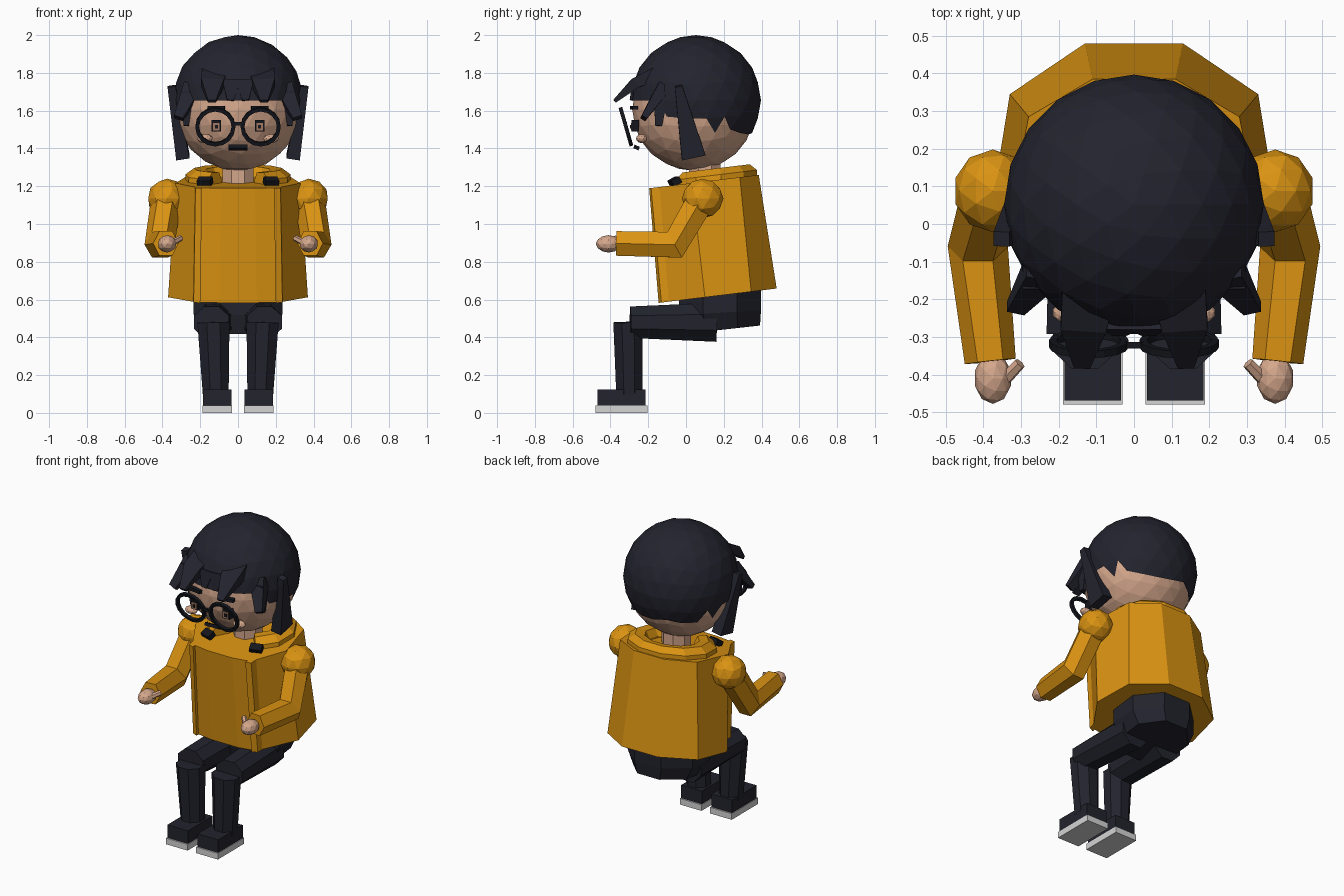
import bpy, bmesh, math
from mathutils import Vector, Matrix

if "Cube" in bpy.data.objects:
    bpy.data.objects.remove(bpy.data.objects["Cube"])


def material(name, r, g, b):
    m = bpy.data.materials.new(name)
    m.diffuse_color = (r, g, b, 1)
    m.use_nodes = True
    m.node_tree.nodes["Principled BSDF"].inputs["Base Color"].default_value = m.diffuse_color
    return m


ORANGE = material("orange_cloth", 0.70, 0.29, 0.006)
HAIR = material("dark_hair", 0.017, 0.017, 0.028)
TROUSER = material("dark_cloth", 0.016, 0.017, 0.026)
SKIN = material("skin", 0.66, 0.385, 0.26)
BLACK = material("black_frame", 0.007, 0.008, 0.012)
SOLE = material("pale_sole", 0.66, 0.66, 0.66)
IRIS = material("brown_eye", 0.36, 0.19, 0.12)


def finish(name, bm, mat):
    bmesh.ops.recalc_face_normals(bm, faces=bm.faces)
    mesh = bpy.data.meshes.new(name)
    bm.to_mesh(mesh)
    bm.free()
    mesh.materials.append(mat)
    ob = bpy.data.objects.new(name, mesh)
    bpy.context.collection.objects.link(ob)
    return ob


def bridge(bm, rings, cap=True):
    vs = [[bm.verts.new(p) for p in r] for r in rings]
    n = len(rings[0])
    for a, b in zip(vs, vs[1:]):
        for i in range(n):
            j = (i + 1) % n
            bm.faces.new((a[i], a[j], b[j], b[i]))
    if cap:
        bm.faces.new(vs[0])
        bm.faces.new(vs[-1])


def tube(name, path, radii, sides, mat, turn=0.5):
    """Faceted tube with mitred bends; each radius is (thickness, sideways)."""
    pts = [Vector(p) for p in path]
    rings = []
    for i, p in enumerate(pts):
        d0 = (p - pts[i - 1]).normalized() if i else Vector()
        d1 = (pts[i + 1] - p).normalized() if i + 1 < len(pts) else Vector()
        t = (d0 + d1).normalized()
        u = t.cross(Vector((1, 0, 0))).normalized()
        v = u.cross(t)
        ring = []
        for k in range(sides):
            a = 2 * math.pi * (k + turn) / sides
            ring.append(p + u * math.cos(a) * radii[i][0] + v * math.sin(a) * radii[i][1])
        rings.append(ring)
    bm = bmesh.new()
    bridge(bm, rings)
    return finish(name, bm, mat)


def ball(name, centre, size, level, mat, keep=None):
    bm = bmesh.new()
    bmesh.ops.create_icosphere(bm, subdivisions=level, radius=1,
                               matrix=Matrix.Translation(centre) @ Matrix.Diagonal((*size, 1)))
    if keep:
        gone = [f for f in bm.faces if not keep(f.calc_center_median())]
        bmesh.ops.delete(bm, geom=gone, context='FACES')
    return finish(name, bm, mat)


def box(name, centre, size, mat, rx=0, rz=0):
    bm = bmesh.new()
    bmesh.ops.create_cube(bm, size=1, matrix=Matrix.Translation(centre)
                          @ Matrix.Rotation(rz, 4, 'Z') @ Matrix.Rotation(rx, 4, 'X')
                          @ Matrix.Diagonal((*size, 1)))
    return finish(name, bm, mat)


# Jacket body: half outlines mirrored, leaning forward, with raised front plackets
low = [(.13, .48), (.33, .345), (.37, .10), (.24, -.09), (.235, -.13), (.2, -.145), (.2, -.125), (.1, -.14)]
high = [(.11, .385), (.28, .285), (.33, .03), (.23, -.14), (.225, -.185), (.19, -.195), (.19, -.175), (.09, -.19)]


def outline(half, z0):
    loop = half + [(-x, y) for x, y in reversed(half)]
    return [(x, y, z0 + 0.122 * y) for x, y in loop]


bm = bmesh.new()
bridge(bm, [outline(low, 0.60), outline(high, 1.213)])
finish("jacket_body", bm, ORANGE)

# Hood collar: a bevelled arc, open at the front
bm = bmesh.new()
section = [(1.22, -.05), (1.2, .015), (1.0, .05), (.74, .045), (.64, .0), (.64, -.05)]
rings = []
for i in range(10):
    a = math.radians(-55 + 290 * i / 9)
    ring = []
    for r, h in section:
        x, y = .235 * r * math.cos(a), .145 + .2 * r * math.sin(a)
        ring.append((x, y, 1.225 + h + .122 * y))
    rings.append(ring)
bridge(bm, rings)
finish("collar", bm, ORANGE)

# Neck and head
tube("neck", [(0, .1, 1.18), (0, .1, 1.36)], [(.09, .09)] * 2, 8, SKIN)
ball("head", (0, .04, 1.607), (.33, .325, .325), 3, SKIN)

# Hair cap with a faceted hairline sloping down to the back
ball("hair_cap", (0, .052, 1.655), (.345, .345, .345), 3, HAIR,
     lambda c: c.z > 1.575 - 0.28 * c.y)

# Hips
tube("hips", [(0, .19, .44), (0, .18, .53), (0, .18, .68)],
     [(.22, .21), (.235, .255), (.235, .255)], 8, TROUSER)

# Face: mouth
box("mouth", (0, -.262, 1.405), (.1, .03, .02), BLACK, -.4)

for s, side in ((-1, "left"), (1, "right")):
    # Arms and hands
    ball(side + "_shoulder", (s * .375, .088, 1.135), (.105, .11, .105), 2, ORANGE)
    tube(side + "_sleeve", [(s * .38, .08, 1.13), (s * .415, -.06, .89), (s * .382, -.365, .897)],
         [(.085, .08), (.09, .08), (.075, .068)], 6, ORANGE)
    ball(side + "_hand", (s * .375, -.41, .895), (.05, .068, .046), 2, SKIN)
    tube(side + "_thumb", [(s * .35, -.42, .90), (s * .303, -.37, .925)],
         [(.018, .018), (.016, .016)], 6, SKIN)

    # Legs and shoes
    tube(side + "_thigh", [(s * .125, .16, .48), (s * .14, -.295, .48)],
         [(.112, .105), (.09, .1)], 8, TROUSER)
    tube(side + "_shin", [(s * .13, -.307, .48), (s * .118, -.3, .10)],
         [(.084, .092), (.075, .074)], 8, TROUSER)
    box(side + "_shoe", (s * .11, -.342, .08), (.15, .255, .09), TROUSER)
    box(side + "_sole", (s * .11, -.342, .02), (.158, .274, .04), SOLE)

    # Collar toggles
    box(side + "_toggle", (s * .175, -.06, 1.225), (.075, .05, .035), BLACK, .5, s * .3)

    # Fringe tufts and sideburns
    tube(side + "_fringe_tuft", [(s * .12, -.17, 1.79), (s * .135, -.27, 1.745), (s * .138, -.378, 1.65)],
         [(.05, .10), (.04, .085), (.014, .03)], 4, HAIR)
    tube(side + "_outer_tuft", [(s * .24, -.12, 1.72), (s * .315, -.225, 1.56)],
         [(.05, .07), (.022, .035)], 4, HAIR)
    tube(side + "_temple_tuft", [(s * .265, -.13, 1.7), (s * .275, -.145, 1.52)],
         [(.06, .045), (.025, .02)], 4, HAIR)
    tube(side + "_centre_tuft", [(s * .035, -.26, 1.76), (s * .04, -.29, 1.655)],
         [(.03, .07), (.012, .025)], 4, HAIR)
    tube(side + "_sideburn", [(s * .352, -.04, 1.73), (s * .292, .04, 1.355)],
         [(.028, .03), (.09, .05)], 4, HAIR)

    # Eyes, brows and cheeks
    box(side + "_eye", (s * .115, -.268, 1.52), (.05, .04, .06), BLACK)
    box(side + "_iris", (s * .115, -.288, 1.515), (.036, .008, .042), IRIS)
    box(side + "_pupil", (s * .115, -.293, 1.515), (.016, .008, .02), BLACK)
    box(side + "_brow", (s * .115, -.275, 1.615), (.09, .03, .02), BLACK, 0, s * .15)
    ball(side + "_cheek", (s * .175, -.235, 1.452), (.042, .03, .024), 2, SKIN)

    # Round lens frame, leaning forward at the top
    tilt = Matrix.Translation((s * .12, -.318, 1.515)) @ Matrix.Rotation(math.radians(16), 4, 'X')
    bm = bmesh.new()
    hoops = []
    for r, d in ((.106, -.01), (.106, .01), (.086, .01), (.086, -.01), (.106, -.01)):
        hoops.append([tilt @ Vector((r * math.cos(k * math.pi / 8), d, r * math.sin(k * math.pi / 8)))
                      for k in range(16)])
    bridge(bm, hoops, cap=False)
    bmesh.ops.remove_doubles(bm, verts=bm.verts, dist=1e-5)
    finish(side + "_lens_frame", bm, BLACK)

# Bridge between the lens frames
box("glasses_bridge", (0, -.322, 1.53), (.05, .018, .018), BLACK)
